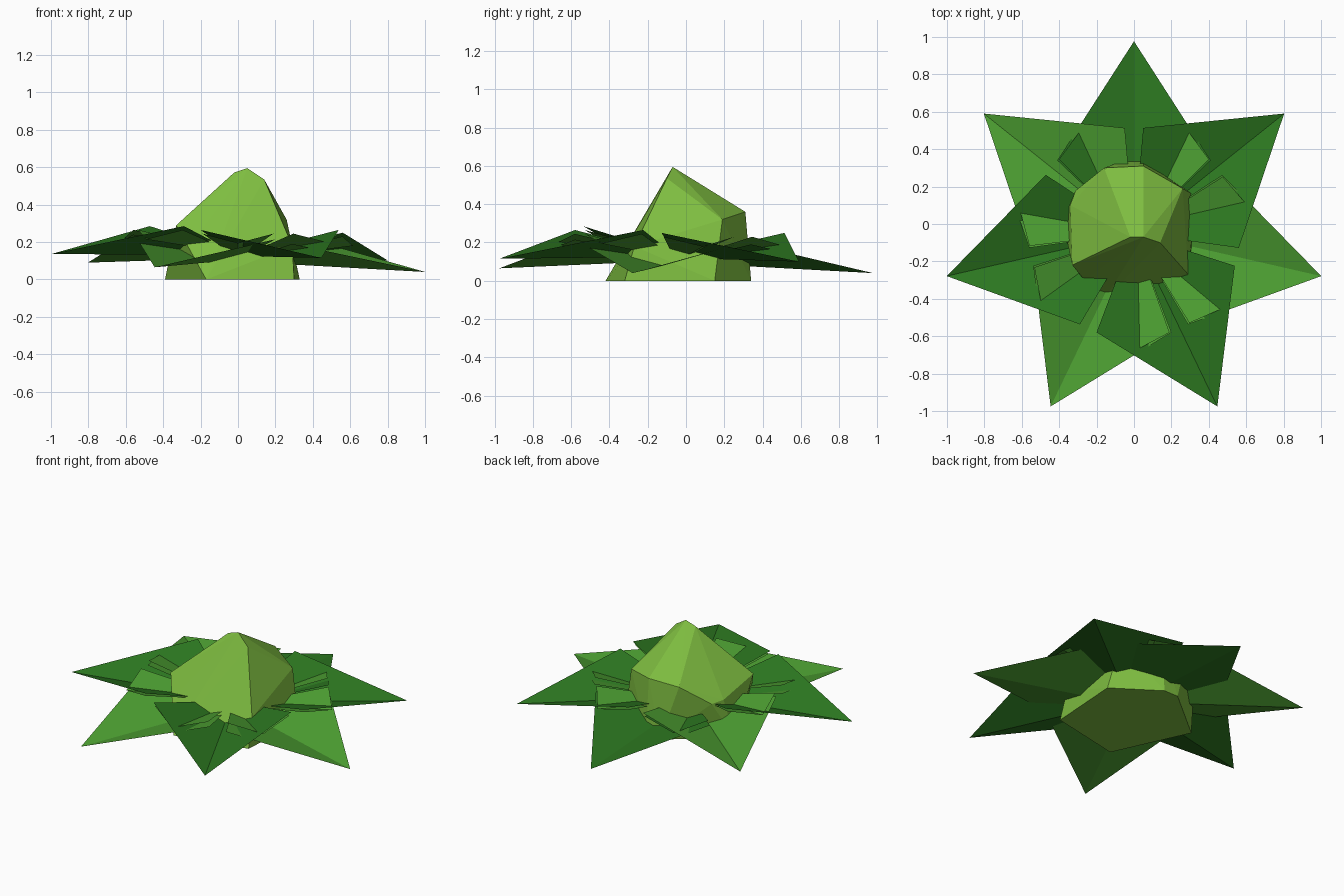
import bpy, bmesh, math
from mathutils import Vector

if "Cube" in bpy.data.objects:
    bpy.data.objects.remove(bpy.data.objects["Cube"])

CY = -0.05  # rosette centre in y


def material(name, rgb):
    lin = [((c / 255 + 0.055) / 1.055) ** 2.4 for c in rgb]
    m = bpy.data.materials.new(name)
    m.diffuse_color = (*lin, 1)
    m.use_nodes = True
    m.node_tree.nodes["Principled BSDF"].inputs["Base Color"].default_value = m.diffuse_color
    return m


DARK = material("dark_green", (44, 119, 32))
LIGHT = material("light_green", (77, 160, 50))
CORE = material("lime_green", (126, 189, 64))


def finish(bm, name, mat):
    me = bpy.data.meshes.new(name)
    bm.to_mesh(me)
    bm.free()
    me.materials.append(mat)
    ob = bpy.data.objects.new(name, me)
    bpy.context.collection.objects.link(ob)


def leaf(name, angle, mat, tip, wide, base_z):
    """Kite leaf folded along its midrib; tip=(r, z), wide=(r, half width, z)."""
    a = math.radians(angle)
    u, p = Vector((math.cos(a), math.sin(a), 0)), Vector((-math.sin(a), math.cos(a), 0))
    bm = bmesh.new()

    def v(r, s, z):
        return bm.verts.new(u * r + p * s + Vector((0, CY, z)))
    base, end = v(0, 0, base_z), v(tip[0], 0, tip[1])
    left, right = v(wide[0], wide[1], wide[2]), v(wide[0], -wide[1], wide[2])
    bm.faces.new((base, end, left))
    bm.faces.new((base, right, end))
    finish(bm, name, mat)


# Large outer leaves, alternating colour, at staggered heights
STEP = 360 / 7
tip_z = [0.04, 0.09, 0.135, 0.065, 0.115, 0.04, 0.10]
for i, z in enumerate(tip_z):
    leaf(f"outer_leaf_{i}", 90 + i * STEP, LIGHT if i % 2 else DARK,
         (1.027, z), (0.39, 0.41, z + 0.15), 0.08 + 0.4 * z)

# Small inner leaves sitting half sunk between the outer ones
inner_mats = [DARK, LIGHT, LIGHT, LIGHT, LIGHT, LIGHT, LIGHT]
for i in range(7):
    z = max(tip_z[i], tip_z[(i + 1) % 7])
    leaf(f"inner_leaf_{i}", 90 + (i + 0.5) * STEP, inner_mats[i],
         (0.63, z + 0.08), (0.53, 0.19, z + 0.13), z)

# Faceted heart of the plant
points = [
    (0.30, -0.32, 0), (-0.17, -0.42, 0), (-0.39, 0.06, 0),
    (-0.05, 0.34, 0), (0.05, 0.34, 0), (0.33, 0.15, 0),
    (-0.33, -0.22, 0.29), (-0.34, 0.10, 0.245), (-0.31, 0.18, 0.24),
    (-0.16, 0.30, 0.355), (0.05, 0.31, 0.36), (0.26, 0.19, 0.32),
    (0.29, -0.27, 0.18), (-0.26, -0.30, 0.18),
    (-0.02, -0.07, 0.572), (0.05, -0.07, 0.595), (0.14, -0.10, 0.535),
]
bm = bmesh.new()
for co in points:
    bm.verts.new(co)
bmesh.ops.convex_hull(bm, input=bm.verts[:])
bmesh.ops.delete(bm, geom=[v for v in bm.verts if not v.link_faces], context='VERTS')
bmesh.ops.recalc_face_normals(bm, faces=bm.faces[:])
finish(bm, "heart", CORE)
